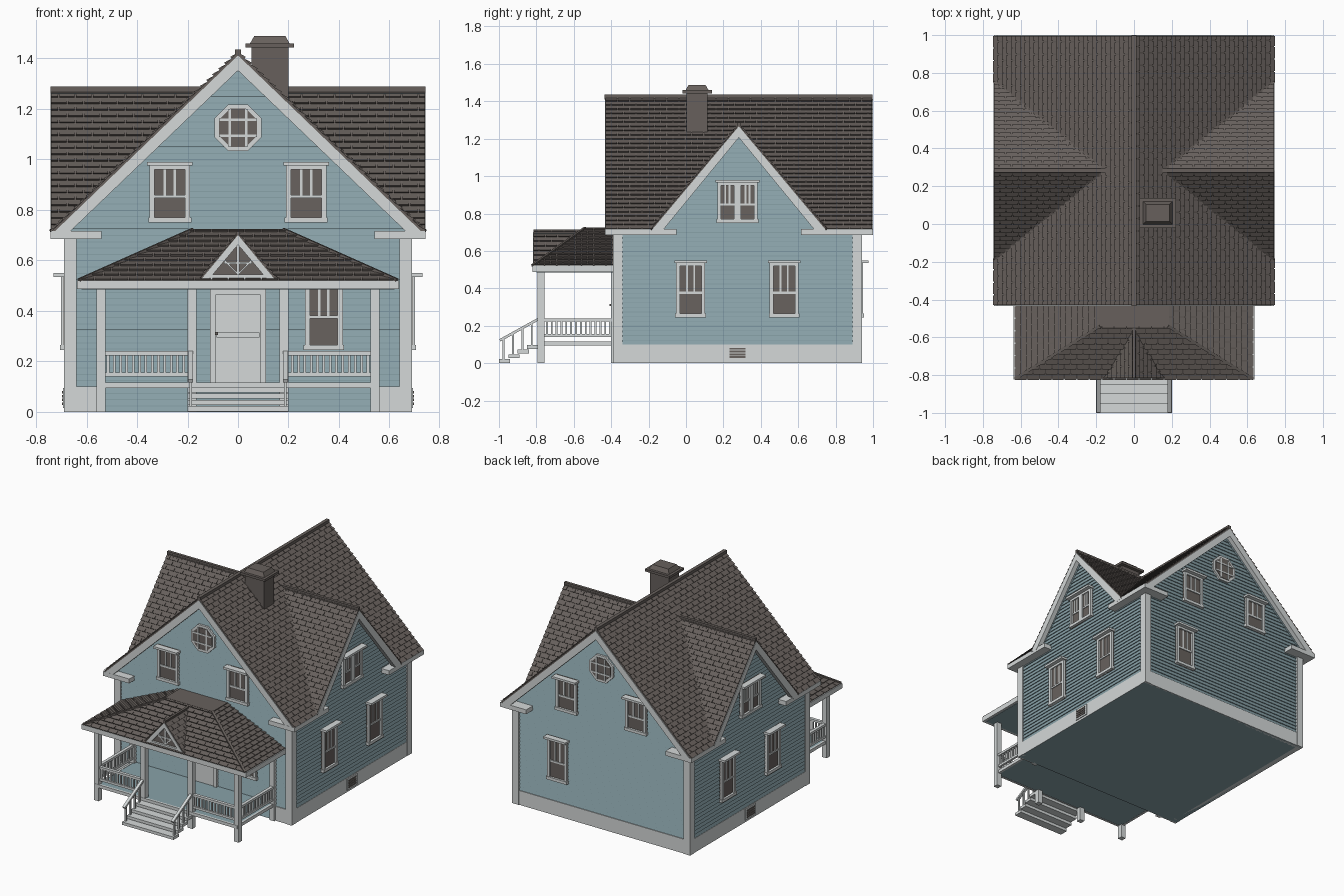
import bpy, bmesh, math
from mathutils import Vector as V, Matrix

if "Cube" in bpy.data.objects:
    bpy.data.objects.remove(bpy.data.objects["Cube"])

def mat(name, c):
    m = bpy.data.materials.new(name)
    m.diffuse_color = (*c, 1)
    m.use_nodes = True
    m.node_tree.nodes["Principled BSDF"].inputs["Base Color"].default_value = m.diffuse_color
    return m

WHITE = mat("white trim", (0.66, 0.69, 0.69))
BLUE = mat("blue siding", (0.25, 0.36, 0.395))
ROOF = mat("brown shingle", (0.135, 0.117, 0.107))
GLASS = mat("dark glass", (0.14, 0.122, 0.112))

# ---------- helpers ----------
def finish(name, bm, mats, mx=None):
    me = bpy.data.meshes.new(name)
    if mx:
        bm.transform(mx)
    bm.to_mesh(me)
    bm.free()
    for m in mats:
        me.materials.append(m)
    ob = bpy.data.objects.new(name, me)
    bpy.context.collection.objects.link(ob)
    return ob

def cube(bm, mx, mi=0):
    vs = bmesh.ops.create_cube(bm, size=1, matrix=mx)["verts"]
    for f in {f for v in vs for f in v.link_faces}:
        f.material_index = mi

def box(bm, x0, x1, y0, y1, z0, z1, mi=0):
    cube(bm, Matrix.Translation(((x0+x1)/2, (y0+y1)/2, (z0+z1)/2))
         @ Matrix.Diagonal((abs(x1-x0), abs(y1-y0), abs(z1-z0), 1)), mi)

def beam(bm, p, q, w, h=None, mi=0):
    p, q = V(p), V(q)
    d = q - p
    cube(bm, Matrix.Translation((p+q)/2) @ d.to_track_quat('Y', 'Z').to_matrix().to_4x4()
         @ Matrix.Diagonal((w, d.length, h or w, 1)), mi)

def hull(bm, a, b, mi=0, mi_b=None):
    """closed prism between matching loops a and b"""
    A, B = [bm.verts.new(p) for p in a], [bm.verts.new(p) for p in b]
    n = len(a)
    fs = [bm.faces.new(A), bm.faces.new(B[::-1])]
    fs += [bm.faces.new((A[i], B[i], B[(i+1) % n], A[(i+1) % n])) for i in range(n)]
    for f in fs:
        f.material_index = mi
    fs[1].material_index = mi if mi_b is None else mi_b
    bmesh.ops.recalc_face_normals(bm, faces=fs)

def plate(bm, pts, y0, y1, mi=0):
    hull(bm, [(x, y0, z) for x, z in pts], [(x, y1, z) for x, z in pts], mi)

def mirrored(poly, axis, c=0):
    """mirror a polygon, keeping it counter-clockwise and its first edge first"""
    m = [V(p) for p in poly]
    for p in m:
        p[axis] = 2*c - p[axis]
    return m[1::-1] + m[:1:-1]

def courses(name, poly, pitch, width, gap, lift, thick, mats, mx=None):
    """overlapping boards or shingles on a convex polygon whose first edge is level"""
    P = [V(p) for p in poly]
    u = (P[1]-P[0]).normalized()
    n = u.cross(P[2]-P[1]).normalized()
    v = n.cross(u)
    if v.z < -1e-6:
        u, v = -u, -v
    o = min(P, key=lambda p: p.dot(v))
    S, T = [(p-o).dot(u) for p in P], [(p-o).dot(v) for p in P]
    bm = bmesh.new()
    for k in range(math.ceil(max(T)/pitch - 1e-4)):
        s = min(S) - (k % 2)*width/2
        while s < max(S):
            def pt(a, b, h):
                return o + u*a + v*b + n*h
            t0, t1 = k*pitch, (k+1)*pitch
            ends = [[pt(a, t0, -.001), pt(a, t0, lift), pt(a, t1, -.001)]
                    for a in (s, s+width-gap)]
            hull(bm, *ends)
            s += width
    for i, p in enumerate(P):       # trim to the outline
        e = P[(i+1) % len(P)] - p
        bmesh.ops.bisect_plane(bm, geom=bm.verts[:]+bm.edges[:]+bm.faces[:], plane_co=p,
                               plane_no=e.cross(n), clear_outer=True)
    hull(bm, P, [p - n*thick for p in P], 0, len(mats)-1)
    return finish(name, bm, mats, mx)

def shingles(name, poly):
    courses(name, poly, .033, .066, .006, .008, .02, [ROOF, BLUE])

# wall frames: local x along wall, -y outward
WALL = {n: Matrix.Rotation(math.radians(a), 4, 'Z') @ Matrix.Translation((0, -d, 0))
        for n, a, d in (("front", 0, .375), ("right", 90, .68), ("back", 180, .925), ("left", 270, .68))}
YC = .2825      # centre of the main roof in y

# ---------- walls ----------
for w in ("front", "back"):
    courses(w+"_siding", [(-.68, 0, 0), (.68, 0, 0), (.68, 0, .745), (0, 0, 1.395), (-.68, 0, .745)],
            .025, 3, 0, .006, .01, [BLUE], WALL[w])
for w, s in (("right", 1), ("left", -1)):
    c, a = s*YC, s*.275
    courses(w+"_siding", [(a-.65, 0, 0), (a+.65, 0, 0), (a+.65, 0, .725), (a-.65, 0, .725)],
            .025, 3, 0, .006, .01, [BLUE], WALL[w])
    courses(w+"_gable_siding", [(c-.44, 0, .725), (c+.44, 0, .725), (c, 0, 1.245)],
            .025, 3, 0, .006, .01, [BLUE], WALL[w])
bm = bmesh.new()
box(bm, -.68, .68, -.375, .925, 0, .02)
finish("house_floor", bm, [BLUE])

# corner boards, skirt and eave returns
bm = bmesh.new()
for s in (1, -1):
    for y0, y1 in ((-.39, -.34), (.89, .94)):
        box(bm, s*.64, s*.69, y0, y1, 0, .70)
    box(bm, s*.65, s*.688, -.38, .93, 0, .10)
    box(bm, s*.56, s*.688, -.387, -.36, 0, .10)
    for y0, y1, yi in ((-.434, -.05, -.36), (.615, 1.0, .92)):
        box(bm, s*.66, s*.742, y0, y1, .685, .716)
        box(bm, s*.54, s*.742, y0 if y0 < 0 else yi, yi if y0 < 0 else y1, .685, .716)
box(bm, -.688, .688, .90, .936, 0, .10)
finish("corner_boards_and_skirt", bm, [WHITE])

# gable rake boards
for w, o, c, top, hx in (("front", .055, 0, 1.412, .735), ("back", .072, 0, 1.412, .735),
                         ("right", .06, YC, 1.266, .47), ("left", .06, -YC, 1.266, .47)):
    bm = bmesh.new()
    for s in (1, -1):
        plate(bm, [(c, top), (c+s*hx, .706), (c+s*(hx-.055), .70), (c, top-.06)], -o-.003, -o+.03)
    finish(w+"_rake_boards", bm, [WHITE], WALL[w])

# ---------- main roof and cross gable ----------
def H(x):
    return 1.425 - .96*x
main = [(.74, -.43, H(.74)), (.74, -.19, H(.74)), (.156, YC, H(.156)), (0, YC, H(0)), (0, -.43, H(0))]
cross = [(.74, YC, H(.156)), (.156, YC, H(.156)), (.74, -.19, H(.74))]
for n, poly in (("main_roof", main), ("cross_gable_roof", cross)):
    for side, p in (("right", poly), ("left", mirrored(poly, 0))):
        shingles(f"{n}_{side}_front", p)
        shingles(f"{n}_{side}_back", mirrored(p, 1, YC))
bm = bmesh.new()
box(bm, -.012, .012, -.435, .997, 1.41, 1.436)
for s in (1, -1):
    box(bm, s*.14, s*.742, YC-.01, YC+.01, 1.262, 1.288)
    for y in (-.19, 2*YC+.19):
        beam(bm, (s*.156, YC, H(.156)), (s*.74, y, H(.74)), .016, .012)
finish("ridge_and_valley_caps", bm, [ROOF])

# chimney
bm = bmesh.new()
box(bm, .053, .20, .003, .115, 1.2, 1.45)
box(bm, .03, .222, -.02, .138, 1.443, 1.46)
def ring(dx, dy, z):
    return [(.126+i*dx, .059+j*dy, z) for i, j in ((-1, -1), (1, -1), (1, 1), (-1, 1))]
hull(bm, ring(.078, .061, 1.46), ring(.062, .045, 1.488))
finish("chimney", bm, [ROOF])

# ---------- windows ----------
def window(name, wall, a, z0, z1, w, sashes=1):
    bm = bmesh.new()
    f, h = .02, w/2
    box(bm, a-h, a+h, -.011, 0, z0, z1, 1)                     # pane
    for s in (1, -1):
        box(bm, a+s*h, a+s*(h-f), -.022, 0, z0, z1)
    box(bm, a-h-.005, a+h+.005, -.026, 0, z0, z0+f)            # sill
    box(bm, a-h, a+h, -.022, 0, z1-f-.01, z1)
    box(bm, a-h-.01, a+h+.01, -.05, 0, z1-.015, z1)            # hood
    rail = z0 + .43*(z1-z0)
    box(bm, a-h, a+h, -.017, 0, rail-.006, rail+.006)
    if sashes == 2:
        box(bm, a-.018, a+.018, -.022, 0, z0, z1)
    sw = w/sashes
    for i in range(sashes):
        m = a - h + sw*(i+.5)
        for d in (-1, 1):
            x = m + d*(sw-2*f)/6
            box(bm, x-.005, x+.005, -.015, 0, rail, z1-f)
    finish(name, bm, [WHITE, GLASS], WALL[wall])

for w, low in (("front", .34), ("back", -.34)):
    for s, n in ((-1, "left"), (1, "right")):
        window(f"{w}_upper_window_{n}", w, s*.27, .75, .99, .16)
    window(w+"_lower_window", w, low, .245, .55, .15)
    # octagonal attic window
    bm = bmesh.new()
    for r, d, mi in ((.1, .016, 0), (.082, .019, 1)):
        plate(bm, [(r*math.cos(math.pi*(i+.5)/4), 1.125 + r*math.sin(math.pi*(i+.5)/4))
                   for i in range(8)], 0, -d, mi)
    for d in (-.032, .032):
        box(bm, d-.005, d+.005, -.023, 0, 1.05, 1.20)
        box(bm, -.075, .075, -.023, 0, 1.12+d, 1.13+d)
    finish(w+"_octagon_window", bm, [WHITE, GLASS], WALL[w])
for w, s in (("right", 1), ("left", -1)):
    window(w+"_lower_window_front", w, s*.025, .245, .55, .155)
    window(w+"_lower_window_back", w, s*.525, .245, .55, .155)
    window(w+"_gable_window", w, s*.275, .75, .98, .215, 2)
    # foundation vent
    bm = bmesh.new()
    a = s*.275
    box(bm, a-.055, a+.055, -.014, 0, .015, .095)
    for i in range(4):
        box(bm, a-.042, a+.042, -.018, 0, .027+i*.015, .037+i*.015, 1)
    finish(w+"_vent", bm, [WHITE, GLASS], WALL[w])

# front door
bm = bmesh.new()
box(bm, -.09, .09, -.014, 0, .115, .48)
for s in (1, -1):
    box(bm, s*.088, s*.11, -.022, 0, .115, .485)
box(bm, -.085, .085, -.02, 0, .295, .315)
box(bm, -.11, .11, -.022, 0, .465, .485)
box(bm, -.092, -.08, -.035, 0, .305, .317, 1)
finish("front_door", bm, [WHITE, GLASS], WALL["front"])

# ---------- porch ----------
side = [(.63, -.82, .52), (.63, -.37, .52), (.18, -.37, .72), (.18, -.54, .72)]
shingles("porch_roof_front", [(-.63, -.82, .52), (.63, -.82, .52), (.18, -.54, .72), (-.18, -.54, .72)])
shingles("porch_roof_right", side)
shingles("porch_roof_left", mirrored(side, 0))
gab = [(0, -.56, .705), (0, -.815, .705), (.155, -.815, .525)]
shingles("porch_gable_roof_right", gab)
shingles("porch_gable_roof_left", mirrored(gab, 0))
bm = bmesh.new()
box(bm, -.185, .185, -.545, -.37, .70, .724)
box(bm, -.008, .008, -.815, -.55, .70, .715)
for s in (1, -1):
    beam(bm, (s*.63, -.82, .522), (s*.18, -.54, .722), .016, .012)
finish("porch_roof_top_and_caps", bm, [ROOF])

bm = bmesh.new()
box(bm, -.637, .637, -.822, -.37, .487, .521)
box(bm, -.62, .62, -.80, -.37, .484, .49, 1)
finish("porch_fascia_and_ceiling", bm, [WHITE, BLUE])

# porch pediment with fan window
bm = bmesh.new()
plate(bm, [(-.13, .52), (.13, .52), (0, .68)], -.80, -.79, 1)
for s in (1, -1):
    plate(bm, [(0, .70), (s*.148, .522), (s*.118, .522), (0, .662)], -.818, -.79)
    plate(bm, [(0, .548), (0, .54), (s*.07, .61), (s*.065, .617)], -.806, -.79)
box(bm, -.12, .12, -.814, -.79, .521, .543)
box(bm, -.005, .005, -.806, -.79, .53, .68)
box(bm, -.055, .055, -.806, -.79, .585, .593)
finish("porch_pediment", bm, [WHITE, GLASS])

# deck
bm = bmesh.new()
box(bm, -.54, .54, -.785, -.37, .097, .115, 1)
box(bm, -.55, .55, -.795, -.78, .095, .117)
for s in (1, -1):
    box(bm, s*.535, s*.55, -.785, -.37, .095, .117)
finish("porch_deck", bm, [WHITE, BLUE])

# posts
bm = bmesh.new()
for x in (-.543, -.183, .183, .543):
    box(bm, x-.018, x+.018, -.793, -.757, 0, .49)
for s in (1, -1):
    box(bm, s*.525, s*.561, -.40, -.37, 0, .49)
finish("porch_posts", bm, [WHITE])

# railings
def railing(name, p, q, count):
    bm = bmesh.new()
    p, q = V(p), V(q)
    for z, w in ((.232, .022), (.148, .016)):
        beam(bm, p+V((0, 0, z)), q+V((0, 0, z)), w, .016)
    for i in range(1, count+1):
        b = p.lerp(q, i/(count+1))
        box(bm, b.x-.005, b.x+.005, b.y-.005, b.y+.005, .148, .232)
    finish(name, bm, [WHITE])
for s, n in ((1, "right"), (-1, "left")):
    railing(f"front_railing_{n}", (s*.19, -.775, 0), (s*.54, -.775, 0), 13)
    railing(f"side_railing_{n}", (s*.543, -.77, 0), (s*.543, -.38, 0), 14)

# steps with handrails
bm = bmesh.new()
for i in range(4):
    y, z = -1.0 + .05*i, .022 + .025*i
    box(bm, -.2, .2, y, y+.06, z-.02, z)
    for s in (1, -1):
        box(bm, s*.183, s*.193, y+.02, y+.03, z, .135+.028*i)
for s in (1, -1):
    beam(bm, (s*.188, -.995, .122), (s*.188, -.785, .238), .02, .014)
finish("porch_steps", bm, [WHITE])
